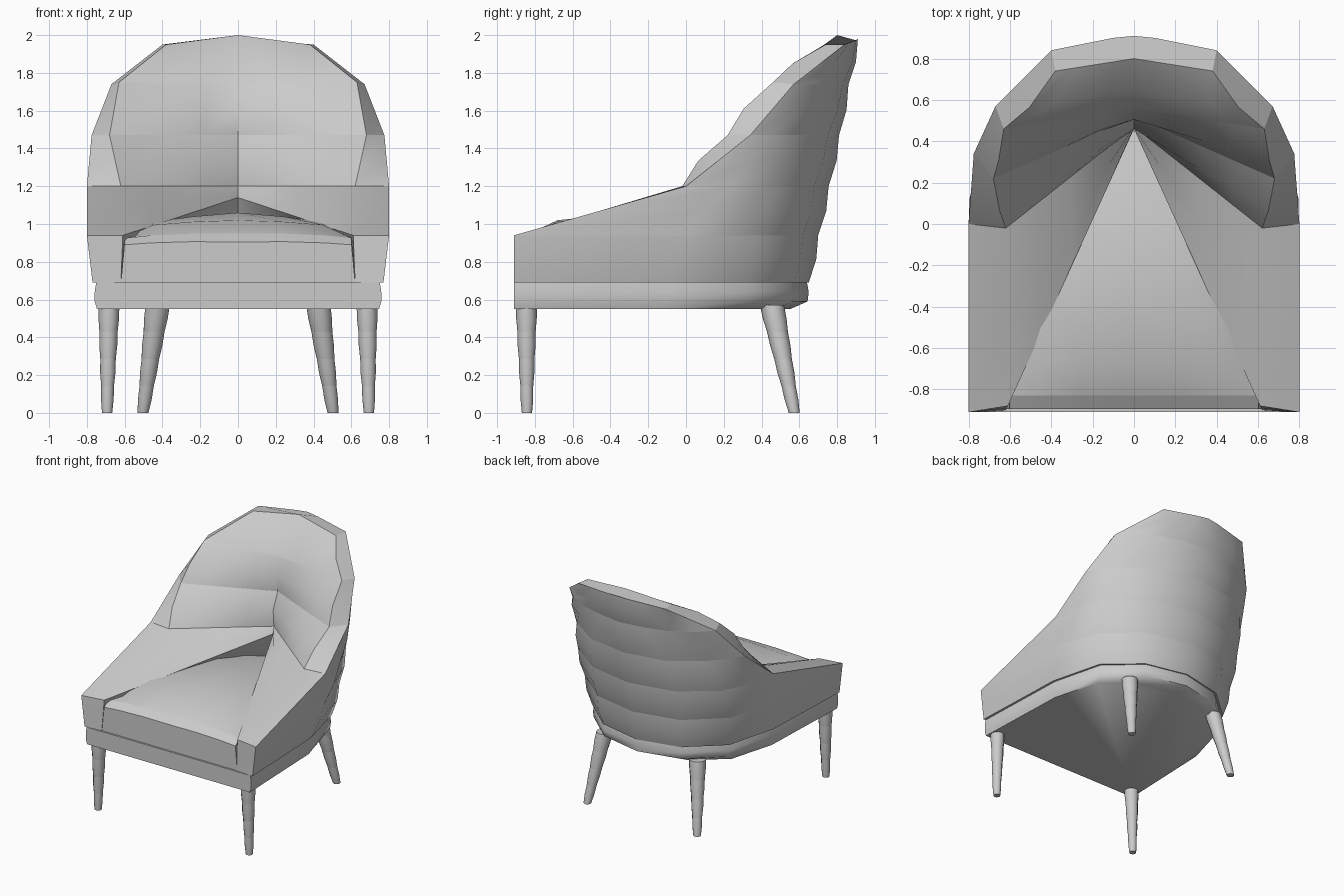
import bpy, bmesh, math
from mathutils import Vector

if "Cube" in bpy.data.objects:
    bpy.data.objects.remove(bpy.data.objects["Cube"])


def loft(name, rings, seams=(), angle=40):
    """Closed solid through equal-length rings; rings listed in seams get crisp edges."""
    bm = bmesh.new()
    loops = [[bm.verts.new(p) for p in r] for r in rings]
    n = len(loops[0])
    for a, b in zip(loops, loops[1:]):
        for i in range(n):
            j = (i + 1) % n
            bm.faces.new((a[i], a[j], b[j], b[i]))
    bm.faces.new(loops[0])
    bm.faces.new(loops[-1])
    bmesh.ops.recalc_face_normals(bm, faces=bm.faces)
    for f in bm.faces:
        f.smooth = True
    for e in bm.edges:
        if e.calc_face_angle(0) > math.radians(angle):
            e.smooth = False
    for k in seams:
        for i in range(n):
            e = bm.edges.get((loops[k][i], loops[k][(i + 1) % n]))
            if e:
                e.smooth = False
    me = bpy.data.meshes.new(name)
    bm.to_mesh(me)
    bm.free()
    ob = bpy.data.objects.new(name, me)
    bpy.context.collection.objects.link(ob)
    return ob


def mirrored(half):
    """Half line from centre to +x end -> full line from +x end to -x end."""
    return half[::-1] + [Vector((-p.x, p.y, p.z)) for p in half[1:]]


def bend(c, e, ctrl=None):
    """Five points from centre c to end e, optionally curved towards ctrl."""
    c, e = Vector(c), Vector(e)
    m = Vector(ctrl) if ctrl else (c + e) / 2
    return [c * (1 - t) ** 2 + m * 2 * t * (1 - t) + e * t * t
            for t in (0, .25, .5, .75, 1)]


# Backrest and arms: outer half line at each channel seam
outer_xy = [
    (.69, [(0, .65), (.36, .57), (.63, .33), (.74, -.1), (.77, -.91)]),
    (.94, [(0, .70), (.38, .62), (.67, .37), (.79, 0), (.80, -.91)]),
    (1.2, [(0, .755), (.38, .68), (.66, .47), (.77, .24), (.80, 0)]),
    (1.47, [(0, .81), (.35, .75), (.60, .57), (.72, .44), (.775, .34)]),
    (1.74, [(0, .86), (.20, .83), (.38, .78), (.55, .69), (.67, .57)]),
    (1.98, [(0, .91), (.10, .90), (.20, .88), (.30, .86), (.40, .84)]),
]
outer = [[Vector((x, y, z)) for x, y in pts] for z, pts in outer_xy]
for i, p in enumerate(outer[-1]):
    p.z -= .0075 * i

# Inner half lines: shallow V shapes meeting at the centre
inner = [
    bend((0, .5, .69), (.62, -.9, .69), (.75, .5, .69)),
    bend((0, .46, 1.14), (.61, -.88, .94)),
    bend((0, .47, 1.2), (.62, -.02, 1.2)),
    bend((0, .52, 1.47), (.68, .22, 1.47)),
    bend((0, .56, 1.74), (.63, .46, 1.75)),
    bend((0, .80, 2.0), (.38, .74, 1.95)),
]
rings = []
for k in range(len(outer)):
    rings.append(mirrored(outer[k]) + mirrored(inner[k])[::-1])
    if k + 1 < len(outer):
        # padded middle of each channel
        mo = [(a + b) / 2 for a, b in zip(outer[k], outer[k + 1])]
        mi = [(a + b) / 2 for a, b in zip(inner[k], inner[k + 1])]
        for p in mo[:4]:
            d = Vector((p.x, p.y, 0))
            p += d.normalized() * .015
        if k > 1:
            for p in mi:
                p.y -= .035
        rings.append(mirrored(mo) + mirrored(mi)[::-1])
loft("padded_back_and_arms", rings, seams=range(0, len(rings), 2))


# Base frame under the shell
def base_ring(z, sx, back):
    return mirrored([Vector((p.x * sx, p.y * (back if p.y > 0 else 1), z)) for p in outer[0]])


loft("base_frame", [base_ring(.55, .97, .85), base_ring(.59, .985, .99),
                    base_ring(.64, .985, 1.0), base_ring(.69, .975, .985)], angle=50)

# Seat cushion: domed cross-sections from front to back
def seat_section(y, edge, shoulder, crown, w):
    half = [Vector((0, y, crown)), Vector((w * .4, y, (crown + shoulder) / 2 + .004)),
            Vector((w * .74, y, shoulder)), Vector((w * .97, y, edge)), Vector((w, y, .69))]
    return mirrored(half)


loft("seat_cushion", [
    seat_section(-.895, .89, .90, .905, .62),
    seat_section(-.83, .925, .94, .95, .62),
    seat_section(-.68, .93, .995, 1.02, .61),
    seat_section(-.30, .94, 1.01, 1.06, .61),
    seat_section(.05, .94, 1.0, 1.04, .58),
    seat_section(.45, .90, .93, .95, .35),
], seams=(1,))


# Legs: tapered round posts in four turned segments
def leg(name, top, foot, r_top, r_foot, sides=12):
    top, foot = Vector(top), Vector(foot)
    steps = 8
    rs = []
    for s in range(steps + 1):
        t = s / steps
        c = foot.lerp(top, t)
        r = r_foot + (r_top - r_foot) * t + (.003 if s % 2 else 0)
        rs.append([c + Vector((r * math.cos(a), r * math.sin(a), 0))
                   for a in (2 * math.pi * i / sides for i in range(sides))])
    loft(name, rs, seams=range(0, steps + 1, 2))


for side, s in (("right", 1), ("left", -1)):
    leg("front_leg_" + side, (s * .683, -.845, .57), (s * .693, -.842, 0), .055, .027)
    leg("back_leg_" + side, (s * .425, .455, .57), (s * .503, .573, 0), .064, .029)
